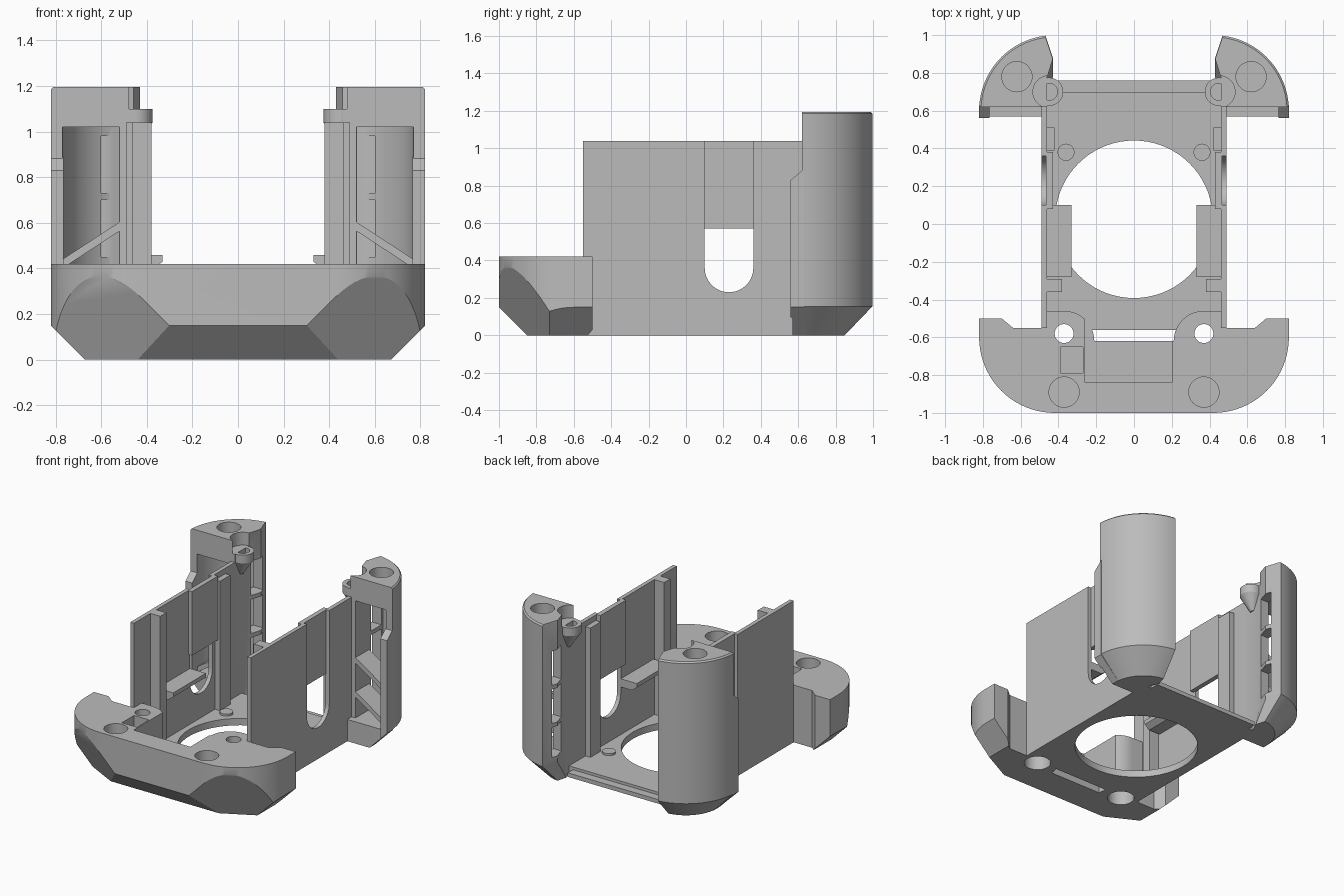
import bpy, bmesh
from math import sin, cos, radians
from mathutils import Vector

old = bpy.data.objects.get("Cube")
if old:
    bpy.data.objects.remove(old, do_unlink=True)

grey = bpy.data.materials.new("plain grey")
grey.use_nodes = True
tone = (0.5, 0.5, 0.5, 1)
grey.diffuse_color = tone
grey.node_tree.nodes["Principled BSDF"].inputs["Base Color"].default_value = tone


def arc(cx, cy, r, a0, a1, n=20):
    angles = [radians(a0 + (a1 - a0) * i / n) for i in range(n + 1)]
    return [(cx + r * cos(a), cy + r * sin(a)) for a in angles]


def loft(name, rings):
    """Closed solid through rings of matching 3D points."""
    bm = bmesh.new()
    loops = [[bm.verts.new(p) for p in ring] for ring in rings]
    for a, b in zip(loops, loops[1:]):
        for i in range(len(a)):
            j = (i + 1) % len(a)
            bm.faces.new((a[i], a[j], b[j], b[i]))
    bm.faces.new(loops[0][::-1])
    bm.faces.new(loops[-1])
    bmesh.ops.recalc_face_normals(bm, faces=bm.faces)
    mesh = bpy.data.meshes.new(name)
    bm.to_mesh(mesh)
    bm.free()
    mesh.materials.append(grey)
    obj = bpy.data.objects.new(name, mesh)
    bpy.context.collection.objects.link(obj)
    return obj


def prism(name, pts, lo, hi, axis="z"):
    place = {"x": lambda p, h: (h, p[0], p[1]),
             "y": lambda p, h: (p[0], h, p[1]),
             "z": lambda p, h: (p[0], p[1], h)}[axis]
    return loft(name, [[place(p, h) for p in pts] for h in (lo, hi)])


def box(name, x0, x1, y0, y1, z0, z1):
    return prism(name, [(x0, y0), (x1, y0), (x1, y1), (x0, y1)], z0, z1)


def disc(name, x, y, r, z0, z1):
    return prism(name, arc(x, y, r, 0, 350, 35), z0, z1)


def chamfer(obj, point, normal):
    """Slice off everything beyond a plane and cap it."""
    bm = bmesh.new()
    bm.from_mesh(obj.data)
    geom = bm.verts[:] + bm.edges[:] + bm.faces[:]
    bmesh.ops.bisect_plane(bm, geom=geom, plane_co=point, plane_no=Vector(normal), clear_outer=True)
    bmesh.ops.holes_fill(bm, edges=[e for e in bm.edges if e.is_boundary])
    bmesh.ops.recalc_face_normals(bm, faces=bm.faces)
    bm.to_mesh(obj.data)
    bm.free()


def activate(obj):
    bpy.ops.object.select_all(action="DESELECT")
    obj.select_set(True)
    bpy.context.view_layer.objects.active = obj


def cut(obj, *cutters):
    activate(obj)
    for c in cutters:
        m = obj.modifiers.new("cut", "BOOLEAN")
        m.operation, m.solver, m.object = "DIFFERENCE", "EXACT", c
        bpy.ops.object.modifier_apply(modifier=m.name)
        bpy.data.objects.remove(c, do_unlink=True)


def mirror(*objs):
    for obj in objs:
        obj.modifiers.new("mirror", "MIRROR").use_axis[0] = True


# Floor plate with the large round opening and a lower rear lip
floor = box("floor_plate", -.49, .49, -.56, .70, 0, .05)
cut(floor, prism("opening", arc(0, .025, .417, 0, 355, 71), -.1, .2))
box("rear_lip", -.43, .43, .69, .76, 0, .03)
mirror(disc("floor_peg", .36, .38, .045, .04, .065))

# Front block: rounded plan, chamfered below
half = arc(.42, -.6, .4, -90, 0) + [(.82, -.5), (.70, -.5), (.64, -.55), (.49, -.55), (.49, -.46)]
half += arc(.37, -.62, .16, 90, 180, 10)
block = prism("front_block", half + [(-x, y) for x, y in reversed(half)], 0, .42)
chamfer(block, (0, -.85, 0), (0, -1, -1))
for s in (1, -1):
    chamfer(block, (s * .67, 0, 0), (s, 0, -1))
    chamfer(block, (s * .44, -.85, 0), (s * .52, -1, -.52))
cutters = [box("bay", -.26, .2, -.84, -.3, .05, .6),
           box("socket", -.39, -.27, -.79, -.65, .2, .6)]
for s in (1, -1):
    cutters += [disc("magnet_hole", s * .37, -.89, .08, .3, .6),
                disc("screw_hole", s * .37, -.58, .05, -.1, .6),
                disc("screw_recess", s * .37, -.58, .09, -.1, .18)]
cut(block, *cutters)
# open the floor under the screws too
cut(floor, *[disc("screw_recess", s * .37, -.58, .09, -.1, .18) for s in (1, -1)])

# Side walls with a U-shaped slot
profile = [(-.55, 0), (.73, 0), (.73, 1.04), (.36, 1.04)]
profile += arc(.23, .36, .13, 0, -180) + [(.10, 1.04), (-.55, 1.04)]
mirror(prism("side_wall", profile, .46, .49, "x"),
       box("slot_panel", .43, .465, .08, .38, .57, 1.04),
       box("front_post", .38, .47, -.36, -.29, .03, 1.04),
       box("rear_post", .42, .47, .39, .51, .03, 1.0),
       prism("wall_shelf", [(.47, .46), (.33, .46), (.33, .43), (.37, .40), (.47, .40)],
             -.28, .10, "y"))


# Rear corner towers: hollow quarter rounds with a tapered foot
def plan(r, z):
    pts = arc(.42, .6, r, 0, 83) + [(.43, .6 + .7 * r), (.46, .6 + .45 * r), (.46, .62)]
    return [(x, y + (.02 if y < .62 else 0), z) for x, y in pts]


tower = loft("rear_tower", [plan(.25, 0), plan(.4, .155), plan(.4, 1.185), plan(.39, 1.195)])
cavity = arc(.42, .6, .35, 0, 73) + [(.52, .55), (.77, .55)]
cut(tower,
    prism("cavity", cavity, .16, 1.02),
    disc("magnet_hole", .62, .78, .08, 1.06, 1.3),
    disc("boss_clearance", .45, .70, .085, 1.1, 1.3),
    *[box("window", .38, .6, .80, .92, z0, z1)
      for z0, z1 in ((.2, .42), (.45, .70), (.73, .98))])
flange = prism("tower_flange", [(.56, 0), (.63, 0), (.63, .89), (.56, .83)], .765, .82, "x")
chamfer(flange, (.67, 0, 0), (1, 0, -1))
foot = box("tower_foot", .49, .82, .57, .63, 0, .16)
chamfer(foot, (.67, 0, 0), (1, 0, -1))
ribs = [prism("tower_rib", [(.51, z), (.51, z - .04), (.77, z - .21), (.77, z - .17)],
              .62, .78, "y") for z in (.61, .36)]

# Screw bosses beside the towers, tapering down into the wall
boss = loft("screw_boss", [[(x, y, z) for x, y in arc(cx, .70, r, 0, 350, 35)]
                           for z, r, cx in ((.93, .02, .47), (1.04, .075, .45), (1.1, .075, .45))])
cut(boss, disc("screw_hole", .45, .70, .045, 1.03, 1.3))
mirror(tower, flange, foot, boss, *ribs)

# Smooth curves, sharp edges
for obj in list(bpy.context.scene.objects):
    if obj.type == "MESH":
        activate(obj)
        bpy.ops.object.shade_smooth_by_angle(angle=radians(25))
